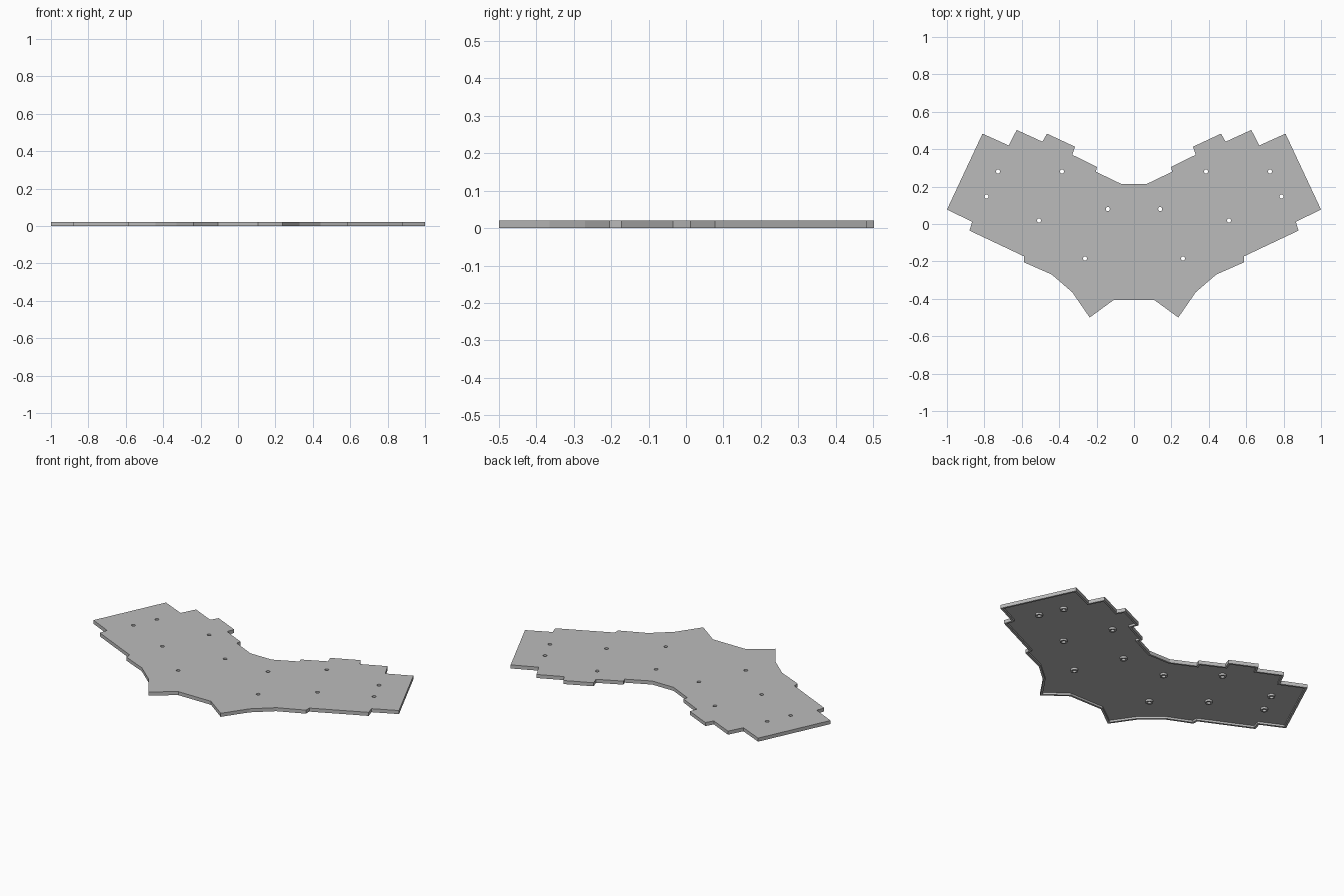
import bpy, bmesh
from mathutils import Matrix, Vector

cube = bpy.data.objects.get("Cube")
if cube:
    bpy.data.objects.remove(cube, do_unlink=True)

THICK = 0.021    # overall plate thickness
POCKET = 0.012   # depth of the hollow underside
LIP = 0.012      # width of the rim around the hollow

grey = bpy.data.materials.new("plain grey")
grey.use_nodes = True
grey.diffuse_color = (0.5, 0.5, 0.5, 1)
grey.node_tree.nodes["Principled BSDF"].inputs["Base Color"].default_value = (0.5, 0.5, 0.5, 1)

# Left half of the outline, back to front
HALF = [(.07, .215), (.205, .28), (.197, .305), (.33, .37), (.315, .413),
        (.465, .483), (.49, .44), (.627, .503), (.67, .42), (.81, .483),
        (1, .077), (.865, .012), (.88, -.035), (.588, -.173), (.588, -.205),
        (.44, -.27), (.33, -.365), (.237, -.5), (.107, -.405)]
# Screw positions on the left half
SCREWS = [(.385, .28), (.727, .28), (.788, .147), (.508, .018), (.14, .08), (.262, -.185)]

outline = HALF + [(-x, y) for x, y in reversed(HALF)]
screws = SCREWS + [(-x, y) for x, y in SCREWS]


def make_object(name, bm):
    bmesh.ops.recalc_face_normals(bm, faces=bm.faces[:])
    mesh = bpy.data.meshes.new(name)
    bm.to_mesh(mesh)
    bm.free()
    mesh.materials.append(grey)
    obj = bpy.data.objects.new(name, mesh)
    bpy.context.collection.objects.link(obj)
    return obj


def pins(name, radius, bottom, top):
    """One cylinder at every screw position."""
    bm = bmesh.new()
    for x, y in screws:
        bmesh.ops.create_cone(bm, cap_ends=True, segments=24, radius1=radius, radius2=radius,
                              depth=top - bottom,
                              matrix=Matrix.Translation((x, y, (top + bottom) / 2)))
    return make_object(name, bm)


# Plate: extruded outline with a hollow underside
bm = bmesh.new()
base = bm.faces.new([bm.verts.new((x, y, 0)) for x, y in outline])
base.normal_update()
if base.normal.z > 0:
    base.normal_flip()
top = bmesh.ops.extrude_face_region(bm, geom=[base], use_keep_orig=True)
bmesh.ops.translate(bm, vec=(0, 0, THICK),
                    verts=[g for g in top["geom"] if isinstance(g, bmesh.types.BMVert)])
bmesh.ops.recalc_face_normals(bm, faces=bm.faces[:])
under = min(bm.faces, key=lambda f: f.calc_center_median().z)
bmesh.ops.inset_region(bm, faces=[under], thickness=LIP, use_even_offset=True, use_boundary=True)
under = max((f for f in bm.faces if f.normal.z < -0.9), key=lambda f: len(f.verts))
wall = bmesh.ops.extrude_discrete_faces(bm, faces=[under])
bmesh.ops.translate(bm, vec=Vector((0, 0, POCKET)), verts=wall["faces"][0].verts[:])
plate = make_object("plate", bm)

# Screw bosses in the hollow, and holes through everything
bosses = pins("screw_bosses", 0.02, 0, POCKET + 0.001)
cutter = pins("hole_cutter", 0.011, -0.05, 0.1)
for obj in (plate, bosses):
    mod = obj.modifiers.new("holes", 'BOOLEAN')
    mod.operation = 'DIFFERENCE'
    mod.solver = 'EXACT'
    mod.object = cutter
    bpy.context.view_layer.objects.active = obj
    bpy.ops.object.modifier_apply(modifier=mod.name)
bpy.data.objects.remove(cutter, do_unlink=True)
